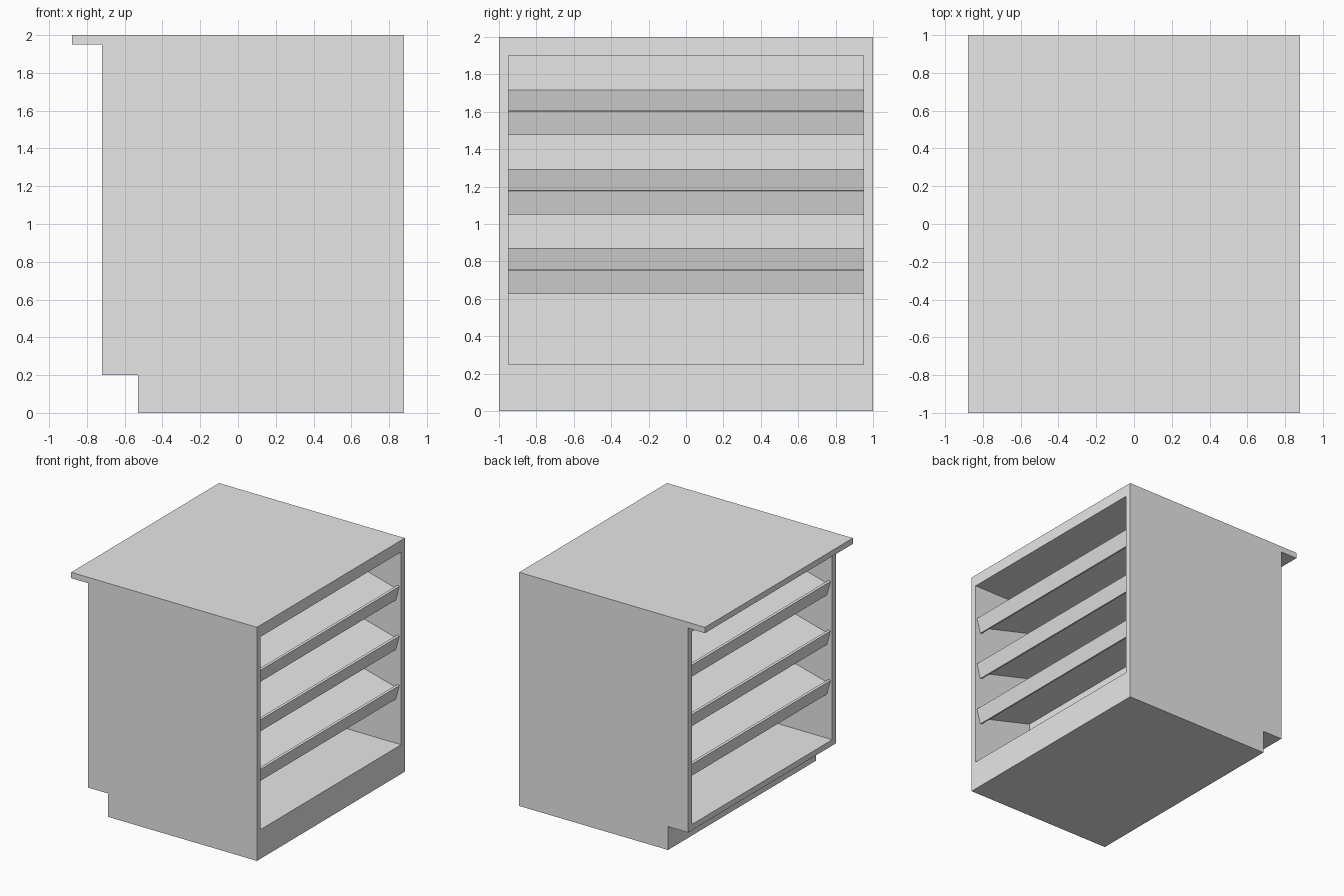
import bpy
import bmesh

default = bpy.data.objects.get("Cube")
if default:
    bpy.data.objects.remove(default, do_unlink=True)

grey = bpy.data.materials.new("light_grey")
grey.use_nodes = True
colour = (0.8, 0.8, 0.8, 1)
grey.diffuse_color = colour
grey.node_tree.nodes["Principled BSDF"].inputs["Base Color"].default_value = colour


def extrude_profile(name, points, half_width):
    """Closed (x, z) profile swept along y."""
    bm = bmesh.new()
    face = bm.faces.new([bm.verts.new((x, -half_width, z)) for x, z in points])
    swept = bmesh.ops.extrude_face_region(bm, geom=[face])["geom"]
    verts = [v for v in swept if isinstance(v, bmesh.types.BMVert)]
    bmesh.ops.translate(bm, verts=verts, vec=(0, 2 * half_width, 0))
    bmesh.ops.recalc_face_normals(bm, faces=bm.faces)
    mesh = bpy.data.meshes.new(name)
    bm.to_mesh(mesh)
    bm.free()
    mesh.materials.append(grey)
    obj = bpy.data.objects.new(name, mesh)
    bpy.context.collection.objects.link(obj)
    return obj


RIGHT, LEFT = 0.88, -0.72      # open faces of the carcass
DEPTH, INNER = 0.57, 0.95      # bay depth and half width

# Carcass with counter overhang and toe kick
carcass = extrude_profile("carcass", [
    (-0.53, 0), (RIGHT, 0), (RIGHT, 2), (-0.88, 2),
    (-0.88, 1.95), (LEFT, 1.95), (LEFT, 0.2), (-0.53, 0.2)], 1)

# Shelf bays cut into both open sides, leaving a core between them
for side, face_x, inward in (("right", RIGHT, -1), ("left", LEFT, 1)):
    back, front = face_x + inward * DEPTH, face_x - inward * 0.2
    cutter = extrude_profile(side + "_bay_cutter", [
        (back, 0.25), (front, 0.25), (front, 1.9), (back, 1.9)], INNER)
    cutter.hide_render = True
    cut = carcass.modifiers.new(side + "_bay", 'BOOLEAN')
    cut.operation = 'DIFFERENCE'
    cut.solver = 'EXACT'
    cut.object = cutter
    bpy.context.view_layer.objects.active = carcass
    bpy.ops.object.modifier_apply(modifier=cut.name)
    bpy.data.objects.remove(cutter, do_unlink=True)

# Tilted shelf with a front lip: (depth from the open face, height)
shelf_profile = [
    (0.016, 0.753), (0.05, 0.627), (0.069, 0.632), (0.056, 0.679),
    (DEPTH, 0.816), (DEPTH, 0.868), (0.044, 0.727), (0.035, 0.758)]

for side, face_x, inward in (("right", RIGHT, -1), ("left", LEFT, 1)):
    for level, name in enumerate(("lower", "middle", "upper")):
        extrude_profile(f"{side}_{name}_shelf", [
            (face_x + inward * d, z + level * 0.424) for d, z in shelf_profile], INNER)
